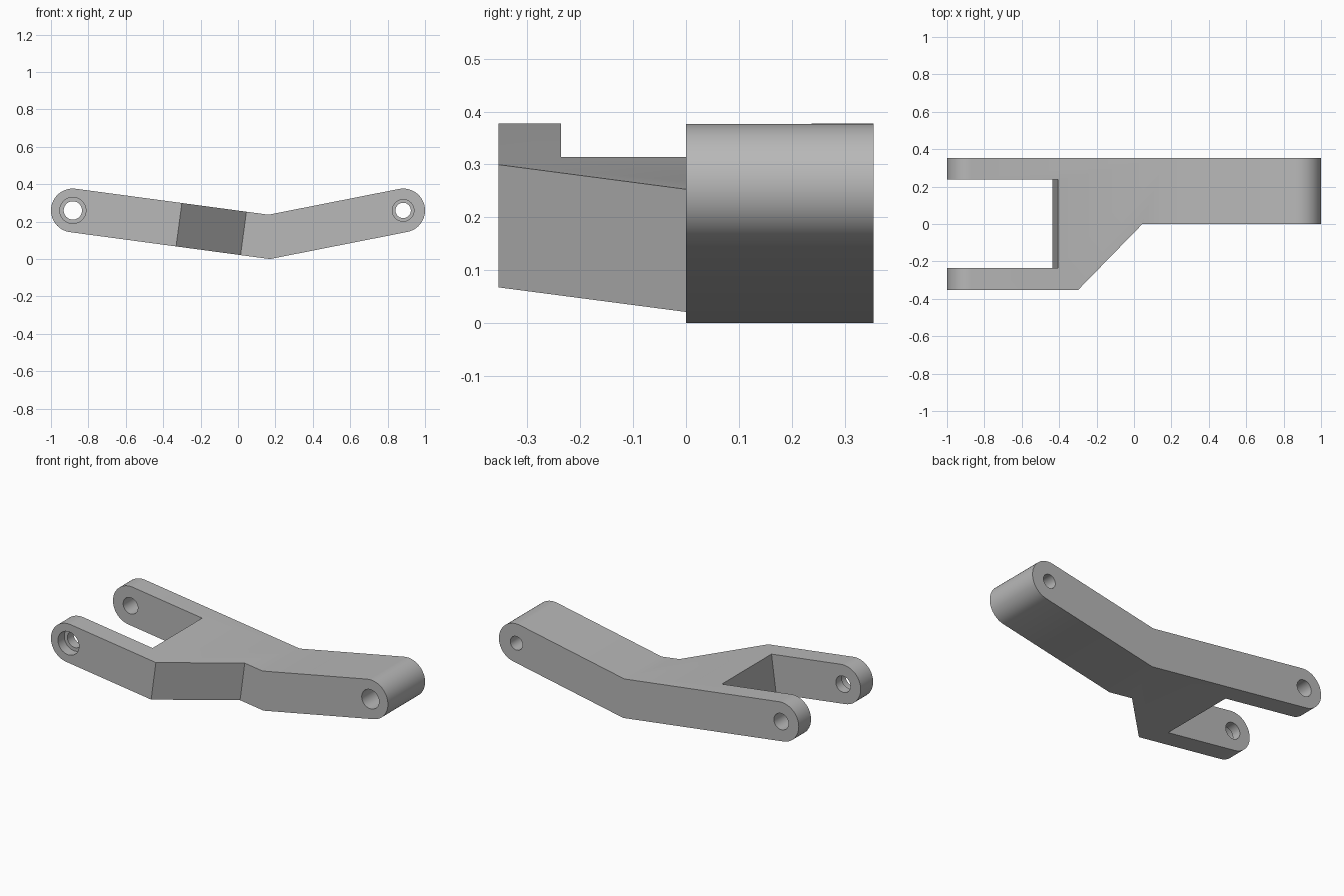
import bpy, bmesh
from math import atan2, cos, sin, tan, pi
from mathutils import Vector

old = bpy.data.objects.get("Cube")
if old:
    bpy.data.objects.remove(old, do_unlink=True)

R = 0.117          # half thickness of the arm, radius of the ends
END_X, END_Z = 0.883, 0.26
BEND = Vector((0.167, 0.1187))
HALF = 0.354       # half width along y

grey = bpy.data.materials.new("satin_grey")
grey.use_nodes = True
grey.diffuse_color = (0.48, 0.48, 0.48, 1)
grey.node_tree.nodes["Principled BSDF"].inputs["Base Color"].default_value = (0.48, 0.48, 0.48, 1)


def prism(name, base, offset):
    """Sweep a closed outline along an offset vector."""
    bm = bmesh.new()
    face = bm.faces.new([bm.verts.new(p) for p in base])
    moved = bmesh.ops.extrude_face_region(bm, geom=[face])["geom"]
    bmesh.ops.translate(bm, vec=offset,
                        verts=[v for v in moved if isinstance(v, bmesh.types.BMVert)])
    bmesh.ops.recalc_face_normals(bm, faces=bm.faces)
    mesh = bpy.data.meshes.new(name)
    bm.to_mesh(mesh)
    bm.free()
    mesh.materials.append(grey)
    obj = bpy.data.objects.new(name, mesh)
    bpy.context.collection.objects.link(obj)
    return obj


# Bent arm outline: two half-round ends joined by a mitred bend
left_tilt = atan2(END_Z - BEND.y, END_X + BEND.x)
right_tilt = atan2(END_Z - BEND.y, END_X - BEND.x)
miter = (right_tilt + left_tilt) / 2
lean = (right_tilt - left_tilt) / 2
corner = Vector((-sin(lean), cos(lean))) * R / cos(miter)


def arc(x, start, steps=28):
    return [Vector((x + R * cos(start + pi * i / steps),
                    END_Z + R * sin(start + pi * i / steps))) for i in range(steps + 1)]


outline = ([BEND - corner] + arc(END_X, right_tilt - pi / 2)
           + [BEND + corner] + arc(-END_X, pi / 2 - left_tilt))
arm = prism("forked_link_arm", [(p.x, -HALF, p.y) for p in outline], (0, 2 * HALF, 0))


def cut(cutter):
    cutter.hide_render = True
    mod = arm.modifiers.new("cut", 'BOOLEAN')
    mod.operation = 'DIFFERENCE'
    mod.solver = 'EXACT'
    mod.object = cutter
    bpy.ops.object.select_all(action='DESELECT')
    bpy.context.view_layer.objects.active = arm
    arm.select_set(True)
    bpy.ops.object.modifier_apply(modifier=mod.name)
    bpy.data.objects.remove(cutter, do_unlink=True)


def plan_cut(name, plan):
    """Cut a plan outline at right angles to the forked half of the arm."""
    axis = Vector((sin(left_tilt), 0, cos(left_tilt)))
    top = lambda x: BEND.y + R / cos(left_tilt) + (BEND.x - x) * tan(left_tilt)
    base = [Vector((x, y, top(x))) - axis * 0.8 for x, y in plan]
    cut(prism(name, base, axis * 1.6))


def bore(name, x, radius, y0, y1):
    ring = [(x + radius * cos(2 * pi * i / 40), y0, END_Z + radius * sin(2 * pi * i / 40))
            for i in range(40)]
    cut(prism(name, ring, (0, y1 - y0, 0)))


# Slanted shoulder, and fork slot
plan_cut("shoulder_cutter", [(-0.442, -0.5), (-0.30, -HALF), (0.045, 0), (1.6, 0), (1.6, -0.5)])
plan_cut("slot_cutter", [(-0.405, -0.236), (-0.405, 0.237), (-1.6, 0.237), (-1.6, -0.236)])

# Pivot holes, with wider bores from the front
bore("fork_hole", -END_X, 0.049, -0.6, 0.6)
bore("fork_counterbore", -END_X, 0.07, -0.6, -HALF + 0.06)
bore("single_hole", END_X, 0.041, -0.2, 0.6)
bore("single_counterbore", END_X, 0.058, -0.2, 0.24)

# Smooth round ends and bores, sharp edges elsewhere
bpy.ops.object.shade_smooth_by_angle(angle=pi / 6)
